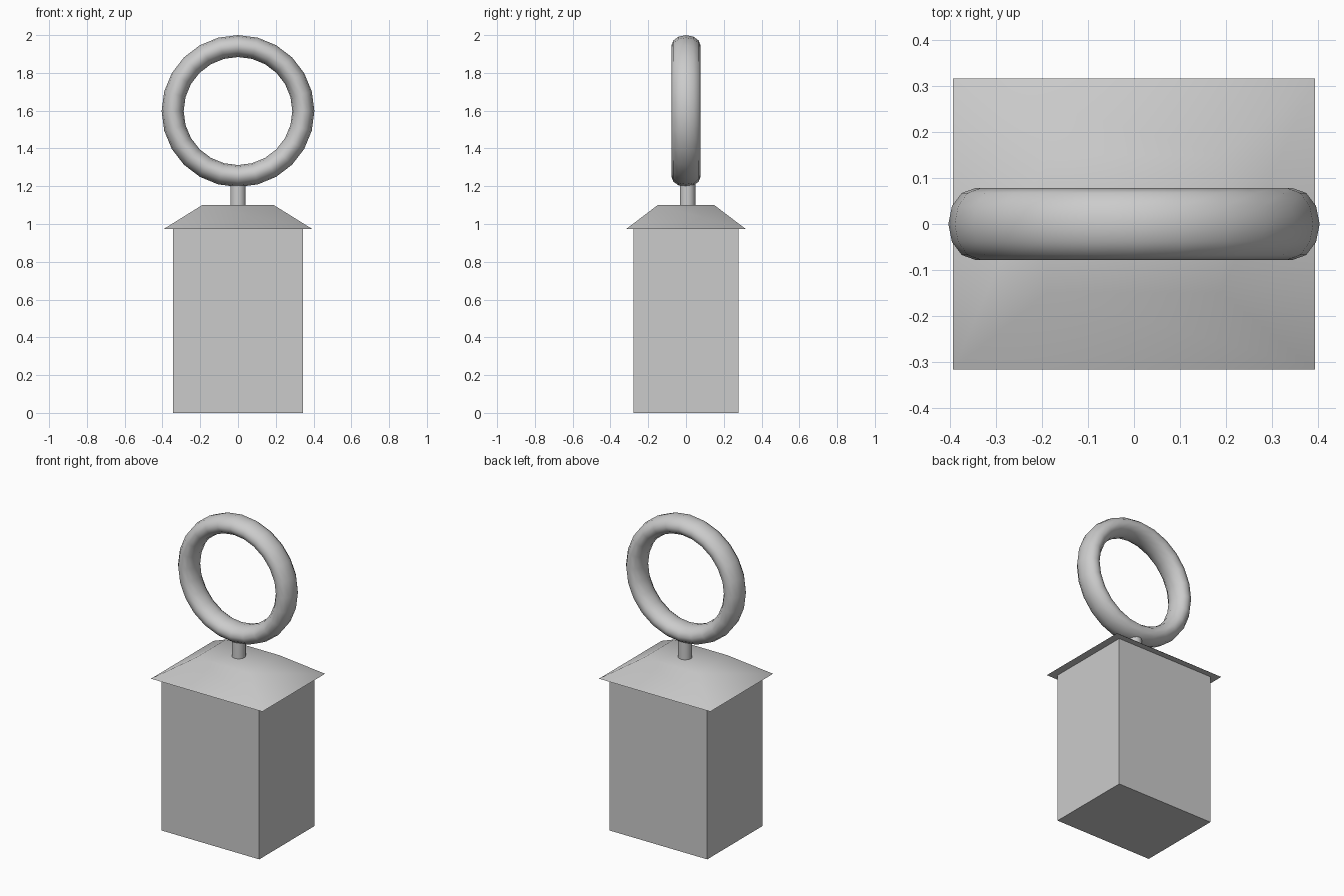
import bpy, bmesh
from math import radians

if "Cube" in bpy.data.objects:
    bpy.data.objects.remove(bpy.data.objects["Cube"])


def smooth(obj, angle=60):
    # smooth shading that keeps hard corners
    obj.data.shade_smooth()
    obj.data.set_sharp_from_angle(angle=radians(angle))


def tapered_box(name, bottom, top, z0, z1):
    # box with separate half-sizes at the bottom and the top
    bm = bmesh.new()
    bmesh.ops.create_cube(bm, size=2)
    for v in bm.verts:
        hx, hy = top if v.co.z > 0 else bottom
        v.co = (v.co.x * hx, v.co.y * hy, z1 if v.co.z > 0 else z0)
    mesh = bpy.data.meshes.new(name)
    bm.to_mesh(mesh)
    bm.free()
    obj = bpy.data.objects.new(name, mesh)
    bpy.context.collection.objects.link(obj)
    return obj


# rectangular body
tapered_box("body", (0.345, 0.278), (0.345, 0.278), 0, 0.973)

# overhanging tapered cap, softly shaded over its hips
cap = tapered_box("cap", (0.394, 0.317), (0.19, 0.15), 0.973, 1.10)
smooth(cap)

# short stem joining cap and ring
bpy.ops.mesh.primitive_cylinder_add(vertices=16, radius=0.041, depth=0.15,
                                    location=(0, 0.008, 1.155))
stem = bpy.context.object
stem.name = "stem"
smooth(stem)

# upright ring, wider front to back than its radial thickness
bpy.ops.mesh.primitive_torus_add(major_segments=24, minor_segments=12,
                                 major_radius=0.344, minor_radius=0.058,
                                 location=(0, 0, 1.598),
                                 rotation=(radians(90), 0, 0))
ring = bpy.context.object
ring.name = "ring"
ring.scale = (1.006, 1, 0.078 / 0.058)
smooth(ring)
